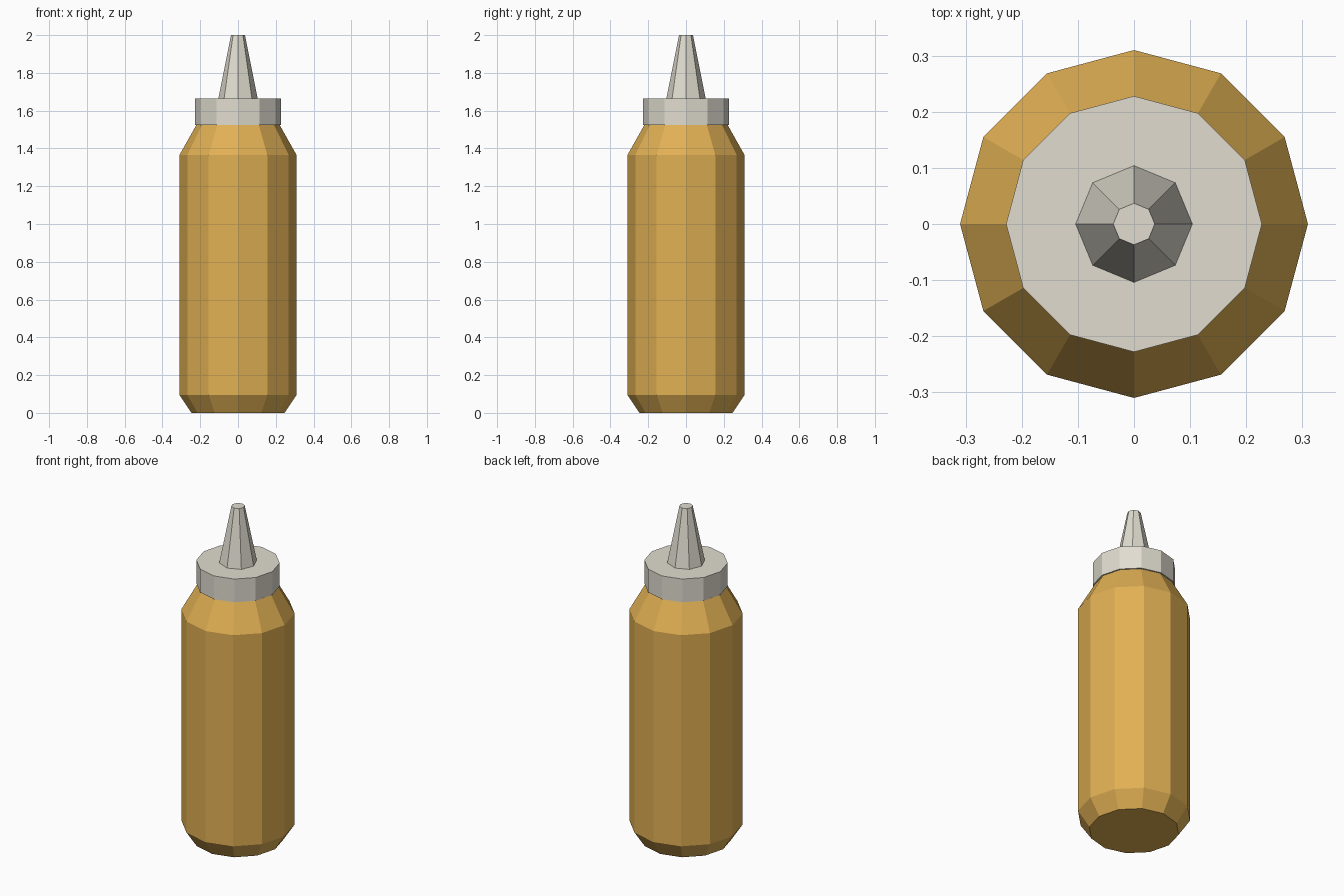
import bpy, bmesh, math

if "Cube" in bpy.data.objects:
    bpy.data.objects.remove(bpy.data.objects["Cube"])


def material(name, rgb):
    m = bpy.data.materials.new(name)
    m.diffuse_color = (*rgb, 1)
    m.use_nodes = True
    m.node_tree.nodes["Principled BSDF"].inputs["Base Color"].default_value = m.diffuse_color
    return m


def lathe(name, profile, sides, mat):
    """Closed faceted solid from (radius, z) rings, first vertex on +x."""
    bm = bmesh.new()
    rings = [[bm.verts.new((r * math.cos(math.tau * i / sides),
                            r * math.sin(math.tau * i / sides), z))
              for i in range(sides)] for r, z in profile]
    for a, b in zip(rings, rings[1:]):
        for i in range(sides):
            j = (i + 1) % sides
            bm.faces.new((a[i], a[j], b[j], b[i]))
    bm.faces.new(rings[0][::-1])
    bm.faces.new(rings[-1])
    me = bpy.data.meshes.new(name)
    bm.to_mesh(me)
    bm.free()
    me.materials.append(mat)
    ob = bpy.data.objects.new(name, me)
    bpy.context.collection.objects.link(ob)
    return ob


mustard = material("mustard yellow", (0.75, 0.435, 0.088))
cream = material("cream plastic", (0.75, 0.72, 0.63))

# Bottle with chamfered base and sloped shoulder
lathe("bottle_body", [(0.247, 0), (0.31, 0.095), (0.31, 1.365), (0.22, 1.525)], 12, mustard)
# Screw cap
lathe("cap", [(0.228, 1.525), (0.228, 1.665)], 12, cream)
# Tapered eight-sided spout
lathe("nozzle", [(0.105, 1.66), (0.037, 2.0)], 8, cream)
